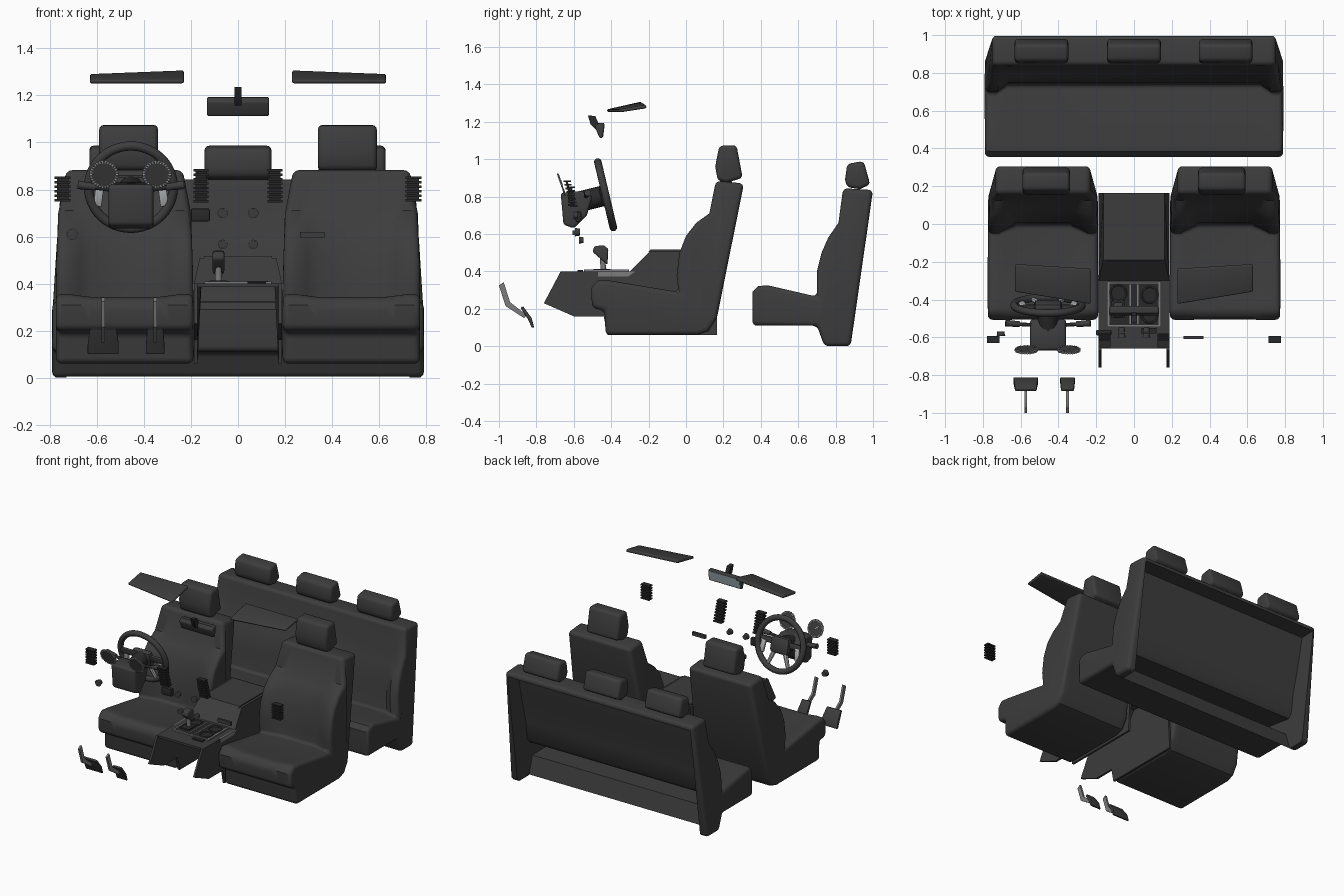
import bpy, bmesh, math
from mathutils import Matrix, Vector


def material(name, r, g, b):
    m = bpy.data.materials.new(name)
    m.diffuse_color = (r, g, b, 1)
    return m


CHARCOAL = material("charcoal", 0.046, 0.046, 0.046)
BLACK = material("black_trim", 0.022, 0.022, 0.022)
GREY = material("mid_grey", 0.2, 0.2, 0.2)
SILVER = material("silver", 0.45, 0.46, 0.47)
GLASS = material("mirror_glass", 0.3, 0.37, 0.4)


def finish(name, bm, mat, matrix=None, bevel=0, segs=3):
    if matrix:
        bm.transform(matrix)
    bmesh.ops.recalc_face_normals(bm, faces=bm.faces)
    me = bpy.data.meshes.new(name)
    bm.to_mesh(me)
    bm.free()
    me.materials.append(mat)
    ob = bpy.data.objects.new(name, me)
    bpy.context.collection.objects.link(ob)
    if bevel:
        mod = ob.modifiers.new("bevel", "BEVEL")
        mod.width, mod.segments = bevel, segs
        mod.limit_method = "ANGLE"
        mod.angle_limit = math.radians(48)
    return ob


def loft(name, stations, mat, bevel=0, warp=None, dx=0, segs=3):
    """Skin equal-length (y, z) profiles placed at several x stations."""
    bm = bmesh.new()
    rings = []
    for x, prof in stations:
        rings.append([bm.verts.new((dx + x * (warp(z) if warp else 1), y, z)) for y, z in prof])
    n = len(rings[0])
    for a, b in zip(rings, rings[1:]):
        for i in range(n):
            bm.faces.new((a[i], a[(i + 1) % n], b[(i + 1) % n], b[i]))
    bm.faces.new(rings[0])
    bm.faces.new(rings[-1])
    return finish(name, bm, mat, None, bevel, segs)


def slab(name, x0, x1, prof, mat, bevel=0):
    return loft(name, [(x0, prof), (x1, prof)], mat, bevel)


def box(name, c, size, mat, matrix=None, bevel=0):
    bm = bmesh.new()
    bmesh.ops.create_cube(bm, size=1)
    local = Matrix.Translation(c) @ Matrix.Diagonal((*size, 1))
    return finish(name, bm, mat, (matrix or Matrix()) @ local, bevel, 2)


def rod(name, p, q, r, mat, r2=None, sides=20, matrix=None):
    p, q = Vector(p), Vector(q)
    bm = bmesh.new()
    bmesh.ops.create_cone(bm, cap_ends=True, segments=sides, radius1=r,
                          radius2=r if r2 is None else r2, depth=(q - p).length)
    rot = (q - p).to_track_quat("Z", "Y").to_matrix().to_4x4()
    return finish(name, bm, mat, (matrix or Matrix()) @ Matrix.Translation((p + q) / 2) @ rot)


def ring(name, R, r, mat, matrix, n=40, m=10):
    bm = bmesh.new()
    vs = [[bm.verts.new(((R + r * math.cos(b)) * math.cos(a), (R + r * math.cos(b)) * math.sin(a), r * math.sin(b)))
           for b in [2 * math.pi * j / m for j in range(m)]] for a in [2 * math.pi * i / n for i in range(n)]]
    for i in range(n):
        for j in range(m):
            bm.faces.new((vs[i][j], vs[(i + 1) % n][j], vs[(i + 1) % n][(j + 1) % m], vs[i][(j + 1) % m]))
    return finish(name, bm, mat, matrix)


def shifted(prof, moves, k=1):
    return [(y + k * moves.get(i, (0, 0))[0], z + k * moves.get(i, (0, 0))[1]) for i, (y, z) in enumerate(prof)]


# front seats with side bolsters, and their headrests
side = [(-0.43, 0.06), (-0.435, 0.19), (-0.502, 0.205), (-0.507, 0.31), (-0.47, 0.358), (-0.40, 0.35), (-0.04, 0.29),
        (-0.05, 0.38), (-0.035, 0.5), (0.0, 0.59), (0.055, 0.66), (0.125, 0.71), (0.16, 0.885), (0.31, 0.87),
        (0.165, 0.15), (0.12, 0.08), (0.06, 0.06)]
sink = {4: (0, -0.012), 5: (0, -0.012), 6: (0.04, -0.01), 7: (0.055, 0), 8: (0.06, 0), 9: (0.05, 0), 10: (0.025, 0)}
half, middle = shifted(side, sink, 0.5), shifted(side, sink)
narrow = lambda z: 1 - 0.15 * (max(0, z - 0.5) / 0.38) ** 2
head = [(0.17, 0.885), (0.156, 0.96), (0.178, 1.072), (0.27, 1.075), (0.303, 0.9), (0.22, 0.875)]
for s, label in ((-1, "left"), (1, "right")):
    st = [(0.292, side), (0.235, side), (0.19, half), (0.14, middle)]
    loft(label + "_front_seat", [(-x, p) for x, p in st] + st[::-1], CHARCOAL, 0.03, narrow, s * 0.482, 4)
    slab(label + "_front_headrest", s * 0.465 - 0.125, s * 0.465 + 0.125, head, CHARCOAL, 0.02)
    for k in (-0.05, 0.05):
        rod(label + "_headrest_post", (s * 0.465 + k, 0.24, 0.84), (s * 0.465 + k, 0.235, 0.9), 0.008, BLACK)

# rear bench, hollowed from behind
end = [(0.355, 0.11), (0.355, 0.29), (0.385, 0.322), (0.44, 0.325), (0.70, 0.265), (0.70, 0.40), (0.725, 0.5), (0.76, 0.58),
       (0.815, 0.66), (0.84, 0.845), (1.0, 0.835), (0.88, 0.0), (0.74, 0.0), (0.70, 0.11)]
pad = {4: (0.04, -0.01), 5: (0.05, 0), 6: (0.05, 0), 7: (0.035, 0), 8: (0.01, 0)}
mid = shifted(end, pad)
taper = lambda z: 1 - 0.05 * (max(0, z - 0.3) / 0.54)
st = [(0.79, end), (0.73, end), (0.67, mid)]
bench = loft("rear_bench", [(-x, p) for x, p in st] + st[::-1], CHARCOAL, 0.025, taper, 0, 4)
cut = slab("bench_cutter", -0.73, 0.73, [(1.1, 0.805), (0.88, 0.80), (0.83, 0.57), (0.785, 0.40), (0.77, 0.27), (0.74, 0.235),
           (0.41, 0.285), (0.385, 0.135), (0.712, 0.13), (0.765, -0.05), (1.1, -0.05)], CHARCOAL)
cut.hide_render = True
mod = bench.modifiers.new("hollow", "BOOLEAN")
mod.operation, mod.object, mod.solver = "DIFFERENCE", cut, "EXACT"
rear_head = [(0.862, 0.85), (0.85, 0.89), (0.862, 0.975), (0.95, 0.99), (0.985, 0.865), (0.93, 0.84)]
for x in (-0.49, 0, 0.485):
    slab("rear_headrest", x - 0.142, x + 0.142, rear_head, CHARCOAL, 0.02)

# centre console: open shell of a top skin and two side walls with front flaps
skin = [(-0.66, 0.40), (-0.30, 0.40), (-0.19, 0.51), (0.165, 0.51), (0.165, 0.495), (-0.185, 0.495), (-0.295, 0.385), (-0.66, 0.385)]
lean = lambda z: 1 - 0.13 * max(0, (z - 0.4) / 0.11)
loft("centre_console", [(-0.18, skin), (0.18, skin)], CHARCOAL, 0, lean)
slab("armrest_lid", -0.145, 0.145, [(-0.2, 0.505), (-0.19, 0.517), (0.15, 0.517), (0.15, 0.505)], CHARCOAL)
wall = [(-0.76, 0.23), (-0.67, 0.40), (-0.30, 0.40), (-0.19, 0.51), (0.165, 0.51), (0.165, 0.06), (-0.42, 0.06),
        (-0.44, 0.16), (-0.60, 0.16)]
for s in (-1, 1):
    loft("console_wall", [(s * 0.172, wall), (s * 0.187, wall)], CHARCOAL, 0, lean)
    slab("console_side_trim", s * 0.180, s * 0.191, [(-0.47, 0.372), (-0.47, 0.40), (-0.27, 0.40), (-0.31, 0.372)], GREY)
    box("tray_frame_side", (s * 0.137, -0.425, 0.404), (0.012, 0.24, 0.010), GREY)
    box("tray_frame_end", (0, -0.425 + s * 0.115, 0.404), (0.28, 0.008, 0.010), GREY)
    box("tray_divider", (s * 0.02, -0.425, 0.404), (0.006, 0.21, 0.010), GREY)
box("console_tray", (0, -0.425, 0.401), (0.27, 0.23, 0.008), BLACK)
for x, y in ((0.083, -0.375), (0.083, -0.48), (-0.083, -0.365)):
    ring("cup_holder", 0.042, 0.005, CHARCOAL, Matrix.Translation((x, y, 0.406)), 28, 6)
box("switch_row", (0.08, -0.565, 0.400), (0.08, 0.03, 0.016), BLACK)
# gear lever
box("lever_base", (-0.083, -0.45, 0.406), (0.07, 0.09, 0.014), BLACK)
rod("lever_stalk", (-0.083, -0.44, 0.40), (-0.083, -0.45, 0.49), 0.016, GREY, 0.012)
slab("lever_knob", -0.108, -0.058, [(-0.42, 0.435), (-0.415, 0.52), (-0.44, 0.54), (-0.49, 0.535), (-0.50, 0.505), (-0.46, 0.47)],
     CHARCOAL, 0.01)

# steering wheel, built flat then tilted
W = Matrix.Translation((-0.455, -0.43, 0.81)) @ Matrix.Rotation(math.radians(103.3), 4, "X")
ring("steering_rim", 0.18, 0.02, CHARCOAL, W, 48, 12)
box("steering_hub", (0, -0.005, 0.005), (0.15, 0.12, 0.05), CHARCOAL, W, 0.024)
for s in (-1, 1):
    box("side_spoke", (s * 0.115, 0.01, 0.008), (0.11, 0.04, 0.022), CHARCOAL, W, 0.006)
    box("spoke_trim", (s * 0.132, -0.055, 0.004), (0.036, 0.085, 0.016), SILVER, W @ Matrix.Rotation(s * 0.12, 4, "Z"), 0.004)
    rod("lower_spoke", (s * 0.045, -0.055, 0.004), (s * 0.085, -0.16, 0.004), 0.017, SILVER, 0.012, 8, W)
# steering column and stalks
slab("column_shroud", -0.55, -0.36, [(-0.67, 0.82), (-0.655, 0.65), (-0.60, 0.63), (-0.53, 0.70), (-0.50, 0.80), (-0.56, 0.83)],
     CHARCOAL, 0.015)
rod("column_neck", (-0.455, -0.56, 0.775), (-0.455, -0.44, 0.805), 0.055, BLACK)
for s in (-1, 1):
    rod("column_stalk", (-0.455, -0.54, 0.79), (-0.455 + s * 0.16, -0.53, 0.81), 0.01, BLACK)
    rod("stalk_grip", (-0.455 + s * 0.15, -0.53, 0.81), (-0.455 + s * 0.225, -0.525, 0.82), 0.015, CHARCOAL, 0.018)

# gauges with tick marks round the rim
for x in (-0.57, -0.345):
    G = Matrix.Translation((x, -0.666, 0.865)) @ Matrix.Rotation(math.radians(109), 4, "X")
    rod("gauge_dial", (0, 0, -0.004), (0, 0, 0.004), 0.057, CHARCOAL, None, 32, G)
    ring("gauge_bezel", 0.058, 0.004, GREY, G, 36, 8)
    for i in range(30):
        box("gauge_tick", (0.056, 0, 0), (0.011, 0.004, 0.010), SILVER, G @ Matrix.Rotation(i * math.pi / 15, 4, "Z"))
    box("gauge_needle", (0.015, 0, -0.005), (0.04, 0.004, 0.003), SILVER, G @ Matrix.Rotation(2.4, 4, "Z"))


# air vents made of stacked slats
def vent(x, y, z0, z1, w, tilt, n):
    for i in range(n):
        t = i / (n - 1)
        box("vent_slat", (x, y - tilt * t, z0 + (z1 - z0) * t), (w, 0.038, 0.010), BLACK)
    slab("vent_backing", x - 0.36 * w, x + 0.36 * w,
         [(y - 0.01, z0), (y + 0.002, z0), (y + 0.002 - tilt, z1), (y - 0.01 - tilt, z1)], BLACK)


for s in (-1, 1):
    vent(s * 0.745, -0.612, 0.755, 0.85, 0.068, 0.0, 6)
    vent(s * 0.157, -0.60, 0.75, 0.882, 0.064, 0.035, 8)

# dashboard knobs and switches
for x, y, z, r in ((-0.065, -0.59, 0.70, 0.02), (0.065, -0.59, 0.70, 0.02), (-0.065, -0.56, 0.567, 0.018),
                   (0.065, -0.56, 0.567, 0.018), (-0.705, -0.58, 0.61, 0.022)):
    rod("knob", (x, y - 0.012, z), (x, y + 0.012, z), r, CHARCOAL, r * 0.85)
    ring("knob_ring", r, 0.002, GREY, Matrix.Translation((x, y - 0.011, z)) @ Matrix.Rotation(math.pi / 2, 4, "X"), 24, 6)
box("switch_panel", (-0.16, -0.575, 0.692), (0.08, 0.03, 0.055), BLACK, None, 0.006)
box("glovebox_latch", (0.315, -0.60, 0.607), (0.104, 0.016, 0.026), CHARCOAL)

# pedals
for x, w in ((-0.573, 0.132), (-0.352, 0.08)):
    slab("pedal_arm", x - 0.007, x + 0.007, [(-1.0, 0.325), (-0.975, 0.342), (-0.94, 0.235), (-0.85, 0.165), (-0.865, 0.15), (-0.965, 0.215)], GREY)
    loft("pedal_pad", [(-w / 2, p := [(-0.885, 0.205), (-0.87, 0.213), (-0.825, 0.15), (-0.812, 0.10), (-0.825, 0.10), (-0.845, 0.145)]),
         (w / 2, p)], CHARCOAL, 0.004, lambda z: 1 - 1.8 * max(0, z - 0.13), x)

# rear-view mirror
slab("mirror_body", -0.132, 0.132, [(-0.487, 1.172), (-0.47, 1.192), (-0.436, 1.194), (-0.446, 1.112), (-0.462, 1.112)], CHARCOAL, 0.008)
slab("mirror_face", -0.122, 0.122, [(-0.440, 1.185), (-0.4345, 1.185), (-0.4425, 1.121), (-0.448, 1.121)], GLASS)
slab("mirror_mount", -0.014, 0.014, [(-0.525, 1.235), (-0.485, 1.23), (-0.465, 1.185), (-0.475, 1.15), (-0.51, 1.185)], BLACK)

# sun visors, wider at the inner end
for s in (-1, 1):
    inner = [(-0.425, 1.266), (-0.24, 1.308), (-0.235, 1.286), (-0.42, 1.25)]
    outer = [(-0.36, 1.266), (-0.215, 1.292), (-0.21, 1.272), (-0.355, 1.25)]
    loft("sun_visor", [(s * 0.23, inner), (s * 0.63, outer)], CHARCOAL, 0.008)

# bake bevels and smooth
bpy.ops.object.select_all(action="SELECT")
bpy.context.view_layer.objects.active = bench
bpy.ops.object.convert(target="MESH")
bpy.data.objects.remove(bpy.data.objects["bench_cutter"])
bpy.ops.object.shade_smooth_by_angle(angle=math.radians(35))
